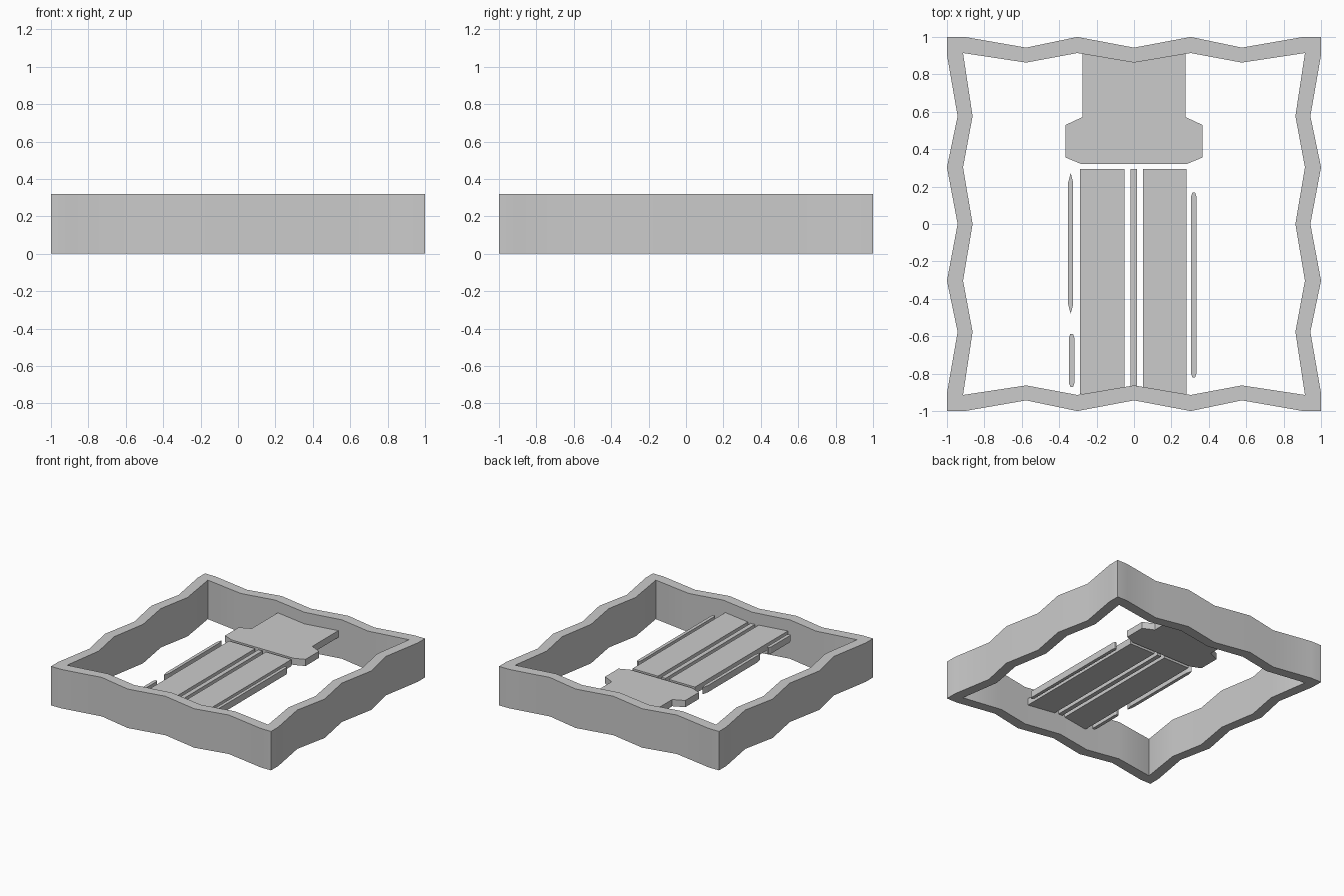
import bpy, bmesh
from mathutils import Matrix

if "Cube" in bpy.data.objects:
    bpy.data.objects.remove(bpy.data.objects["Cube"])

Z0, Z1 = 0.17, 0.225   # bottom and top of the inner plates
H = 0.32               # frame height


def make_object(name, bm):
    bmesh.ops.recalc_face_normals(bm, faces=bm.faces)
    me = bpy.data.meshes.new(name)
    bm.to_mesh(me)
    bm.free()
    ob = bpy.data.objects.new(name, me)
    bpy.context.collection.objects.link(ob)
    return ob


def extrude_outline(name, pts, z0=Z0, z1=Z1):
    bm = bmesh.new()
    face = bm.faces.new([bm.verts.new((x, y, z0)) for x, y in pts])
    top = bmesh.ops.extrude_face_region(bm, geom=[face])["geom"]
    for v in top:
        if isinstance(v, bmesh.types.BMVert):
            v.co.z = z1
    return make_object(name, bm)


def box(name, x0, x1, y0, y1):
    return extrude_outline(name, [(x0, y0), (x1, y0), (x1, y1), (x0, y1)])


def pointed_strip(name, x0, x1, y0, y1, tip, flat=0.0):
    c = (x0 + x1) / 2
    low = [(c - flat, y0), (c + flat, y0)] if flat else [(c, y0)]
    high = [(c + flat, y1), (c - flat, y1)] if flat else [(c, y1)]
    return extrude_outline(name, [(x0, y0 + tip)] + low + [(x1, y0 + tip), (x1, y1 - tip)]
                           + high + [(x0, y1 - tip)])


# Wavy frame: one side's outer and inner lines, turned four times
outer = [(-1, 1), (-0.905, 1), (-0.577, 0.943), (-0.303, 1), (0, 0.943),
         (0.303, 1), (0.577, 0.943), (0.905, 1)]
inner = [(-0.914, 0.914), (-0.9, 0.912), (-0.577, 0.863), (-0.303, 0.914), (0, 0.863),
         (0.303, 0.914), (0.577, 0.863), (0.9, 0.912)]
bm = bmesh.new()
rings = []
for line, z in ((outer, 0), (outer, H), (inner, H), (inner, 0)):
    ring = []
    for k in range(4):
        pts = line
        for x, y in pts:
            for _ in range(k):
                x, y = y, -x
            ring.append(bm.verts.new((x, y, z)))
    rings.append(ring)
n = len(rings[0])
for a, b in zip(rings, rings[1:] + rings[:1]):
    for i in range(n):
        j = (i + 1) % n
        bm.faces.new((a[i], a[j], b[j], b[i]))
frame = make_object("wavy_frame", bm)
bpy.context.view_layer.objects.active = frame
frame.select_set(True)
bpy.ops.object.shade_smooth_by_angle(angle=0.52)

# Broad plate with side lugs, joined to the back of the frame
half = [(0.28, 0.32), (0.365, 0.355), (0.365, 0.53), (0.275, 0.572), (0.275, 0.913)]
rear = [(x, y) for x, y in half] + [(0, 0.865)] + [(-x, y) for x, y in reversed(half)]
extrude_outline("rear_plate", rear)

# Long planks running to the front of the frame
box("left_plank", -0.288, -0.05, -0.91, 0.295)
box("right_plank", 0.048, 0.28, -0.91, 0.295)
box("middle_plank", -0.02, 0.017, -0.87, 0.295)

# Thin side strips with tapered ends
pointed_strip("left_long_strip", -0.352, -0.325, -0.48, 0.272, 0.05)
pointed_strip("left_short_strip", -0.347, -0.319, -0.872, -0.587, 0.02, 0.007)
pointed_strip("right_strip", 0.306, 0.333, -0.82, 0.168, 0.018, 0.007)
